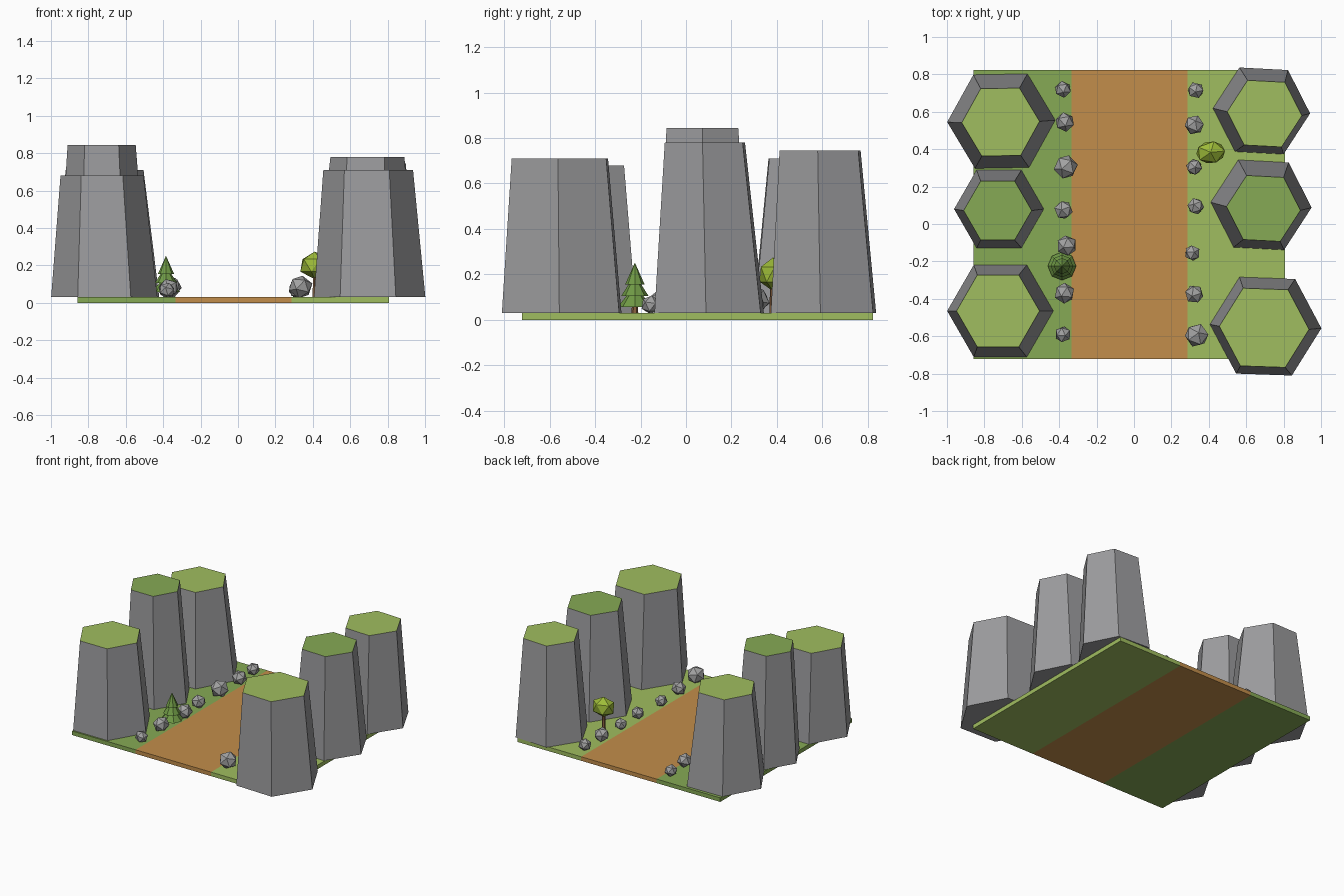
import bpy, bmesh, math, random
from mathutils import Matrix, Vector, Euler

if "Cube" in bpy.data.objects:
    bpy.data.objects.remove(bpy.data.objects["Cube"])

random.seed(4)


def material(name, rgb):
    m = bpy.data.materials.new(name)
    m.diffuse_color = (*rgb, 1)
    m.use_nodes = True
    m.node_tree.nodes["Principled BSDF"].inputs["Base Color"].default_value = m.diffuse_color
    return m


LIGHT = material("light_grass", (0.35, 0.51, 0.115))
DARK = material("dark_grass", (0.24, 0.40, 0.09))
DIRT = material("dirt", (0.54, 0.27, 0.07))
STONE = material("stone", (0.36, 0.36, 0.36))
CLIFF = material("cliff_stone", (0.33, 0.33, 0.34))
BARK = material("bark", (0.25, 0.12, 0.05))
PINE = material("pine_needles", (0.16, 0.32, 0.06))
LEAF = material("leaves", (0.34, 0.50, 0.04))


def finish(bm, name, *mats):
    bmesh.ops.recalc_face_normals(bm, faces=bm.faces)
    me = bpy.data.meshes.new(name)
    bm.to_mesh(me)
    bm.free()
    for m in mats:
        me.materials.append(m)
    ob = bpy.data.objects.new(name, me)
    bpy.context.collection.objects.link(ob)
    return ob


def slab(name, x0, x1, mat):
    bm = bmesh.new()
    bmesh.ops.create_cube(bm, size=1, matrix=Matrix.LocRotScale(
        Vector(((x0 + x1) / 2, 0.05, 0.015)), None, Vector((x1 - x0, 1.545, 0.03))))
    finish(bm, name, mat)


def cone(name, x, y, z0, z1, r0, r1, sides, mat):
    bm = bmesh.new()
    bmesh.ops.create_cone(bm, cap_ends=True, segments=sides, radius1=r0, radius2=r1,
                          depth=z1 - z0, matrix=Matrix.Translation((x, y, (z0 + z1) / 2)))
    finish(bm, name, mat)


def blob(name, loc, scale, rot, mat):
    bm = bmesh.new()
    bmesh.ops.create_icosphere(bm, subdivisions=1, radius=1, matrix=Matrix.LocRotScale(
        Vector(loc), Euler(rot), Vector(scale)))
    finish(bm, name, mat)


def pillar(name, base, top, height, turn, grass):
    # tapered six-sided column with a grassy top face
    bm = bmesh.new()
    rings = []
    for (x, y, r), z in ((base, 0.03), (top, height)):
        rings.append([bm.verts.new((x + r * math.cos(a), y + r * math.sin(a), z))
                      for a in (math.radians(turn + 60 * i) for i in range(6))])
    lo, hi = rings
    bm.faces.new(lo[::-1])
    bm.faces.new(hi).material_index = 1
    for i in range(6):
        j = (i + 1) % 6
        bm.faces.new((lo[i], lo[j], hi[j], hi[i]))
    finish(bm, name, CLIFF, grass)


# ground strips
slab("ground_left", -0.857, -0.335, DARK)
slab("dirt_path", -0.335, 0.285, DIRT)
slab("ground_right", 0.285, 0.808, LIGHT)

# cliff pillars: base (x, y, r), top (x, y, r), height, turn, grass
pillar("pillar_left_back", (-0.71, 0.55, 0.289), (-0.713, 0.545, 0.208), 0.71, 1, LIGHT)
pillar("pillar_left_middle", (-0.722, 0.08, 0.24), (-0.729, 0.072, 0.182), 0.845, 0, DARK)
pillar("pillar_left_front", (-0.715, -0.465, 0.284), (-0.727, -0.465, 0.222), 0.68, 0, LIGHT)
pillar("pillar_right_back", (0.682, 0.605, 0.26), (0.698, 0.59, 0.2), 0.745, -3, LIGHT)
pillar("pillar_right_middle", (0.68, 0.102, 0.27), (0.692, 0.083, 0.198), 0.78, -3, DARK)
pillar("pillar_right_front", (0.704, -0.547, 0.298), (0.696, -0.555, 0.24), 0.71, -2, LIGHT)

# rocks lining the path: (x, y, r)
rocks = [(-0.38, 0.72, 0.046), (-0.37, 0.545, 0.053), (-0.365, 0.305, 0.066),
         (-0.377, 0.075, 0.052), (-0.36, -0.115, 0.057), (-0.372, -0.37, 0.057),
         (-0.38, -0.59, 0.045), (0.33, 0.715, 0.046), (0.322, 0.53, 0.054),
         (0.322, 0.305, 0.045), (0.33, 0.095, 0.046), (0.312, -0.155, 0.044),
         (0.322, -0.375, 0.052), (0.335, -0.595, 0.066)]
for i, (x, y, r) in enumerate(rocks):
    blob(f"rock_{i + 1}", (x, y, 0.028 + 0.86 * r), (r, r, r * 0.95),
         [random.uniform(-0.4, 0.4) for _ in range(2)] + [random.uniform(0, 6)], STONE)

# pine tree
px, py = -0.385, -0.225
cone("pine_trunk", px, py, 0.03, 0.08, 0.015, 0.012, 6, BARK)
for i, (z0, z1, r) in enumerate(((0.057, 0.15, 0.076), (0.105, 0.2, 0.06), (0.155, 0.252, 0.043))):
    cone(f"pine_tier_{i + 1}", px, py, z0, z1, r, 0, 8, PINE)

# round tree
cone("round_tree_trunk", 0.41, 0.38, 0.03, 0.17, 0.013, 0.01, 6, BARK)
blob("round_tree_crown", (0.41, 0.383, 0.2), (0.086, 0.066, 0.074), (0, 0, 0.1), LEAF)
